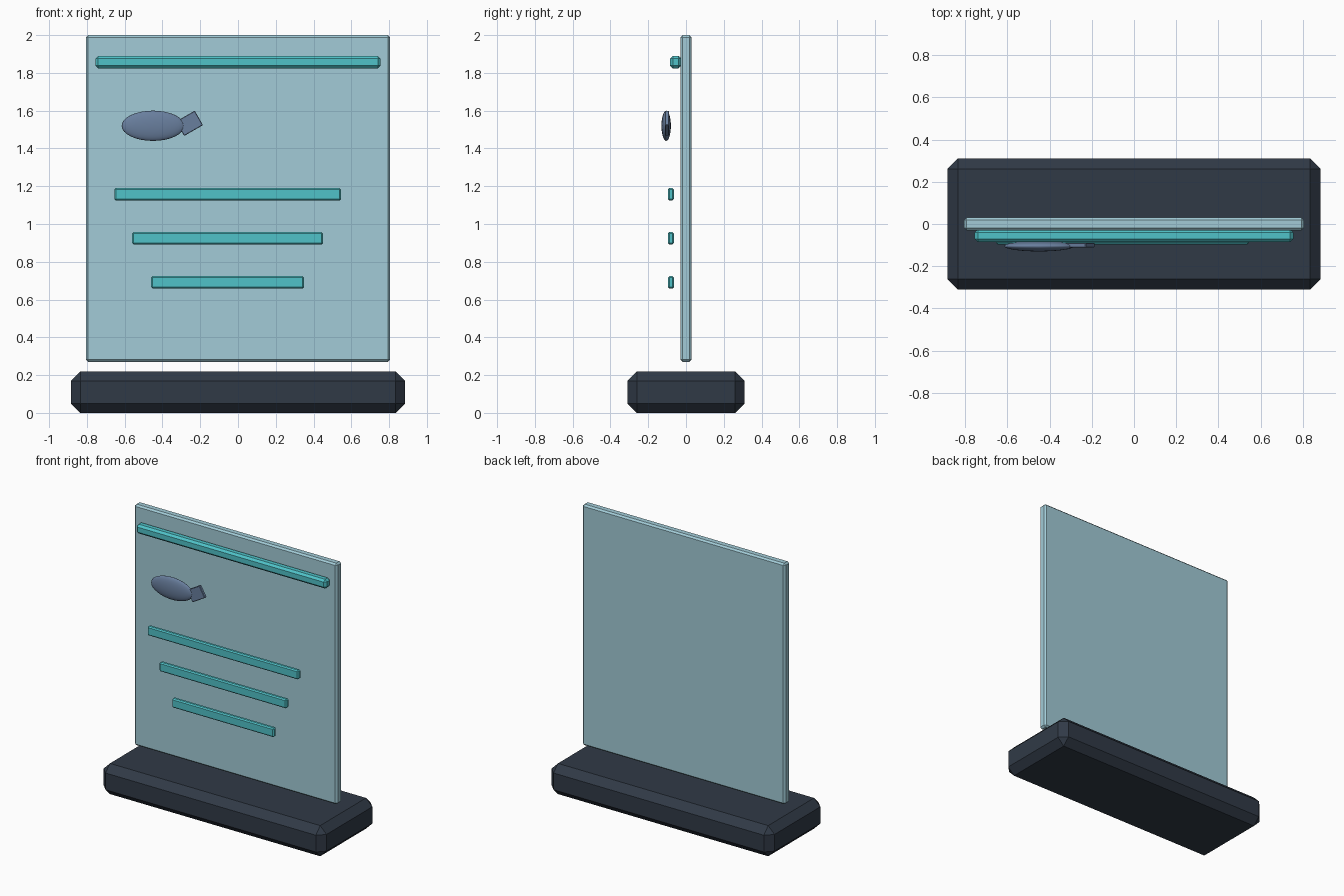
import bpy, math

if "Cube" in bpy.data.objects:
    bpy.data.objects.remove(bpy.data.objects["Cube"])


def material(name, color):
    m = bpy.data.materials.new(name)
    m.diffuse_color = color
    m.use_nodes = True
    m.node_tree.nodes["Principled BSDF"].inputs["Base Color"].default_value = m.diffuse_color
    return m


DARK = material("dark_slate", (0.03, 0.042, 0.062, 1))
GLASS = material("pale_glass", (0.36, 0.60, 0.68, 0.6))
TEAL = material("teal", (0.08, 0.54, 0.58, 1))
STEEL = material("blue_grey", (0.14, 0.21, 0.34, 1))


def box(name, center, size, bevel, mat, tilt=0):
    bpy.ops.mesh.primitive_cube_add(size=1, location=center)
    ob = bpy.context.object
    ob.name = name
    ob.scale = size
    bpy.ops.object.transform_apply(location=False, rotation=False, scale=True)
    ob.rotation_euler.y = -math.radians(tilt)
    if bevel:
        mod = ob.modifiers.new("chamfer", 'BEVEL')
        mod.width = bevel
        mod.segments = 1
    ob.data.materials.append(mat)
    return ob


# chamfered base and floating glass panel
box("base", (0, 0, 0.11), (1.77, 0.62, 0.22), 0.05, DARK)
box("glass_panel", (0, 0, 1.135), (1.61, 0.06, 1.73), 0.012, GLASS)

# header bar touching the panel, then three shrinking line bars in front of it
box("header_bar", (0, -0.055, 1.857), (1.51, 0.06, 0.066), 0.015, TEAL)
for i, width in enumerate((1.20, 1.01, 0.81)):
    box(f"line_bar_{i + 1}", (-0.055, -0.08, 1.157 - 0.233 * i),
        (width, 0.032, 0.066), 0.008, TEAL)

# flattened oval with a tilted stem
bpy.ops.mesh.primitive_uv_sphere_add(segments=32, ring_count=16, radius=1,
                                     location=(-0.45, -0.105, 1.52))
oval = bpy.context.object
oval.name = "oval_body"
oval.scale = (0.166, 0.025, 0.08)
bpy.ops.object.transform_apply(location=False, rotation=False, scale=True)
bpy.ops.object.shade_smooth()
oval.data.materials.append(STEEL)
box("oval_stem", (-0.257, -0.1, 1.533), (0.115, 0.022, 0.088), 0.003, STEEL, tilt=30)
